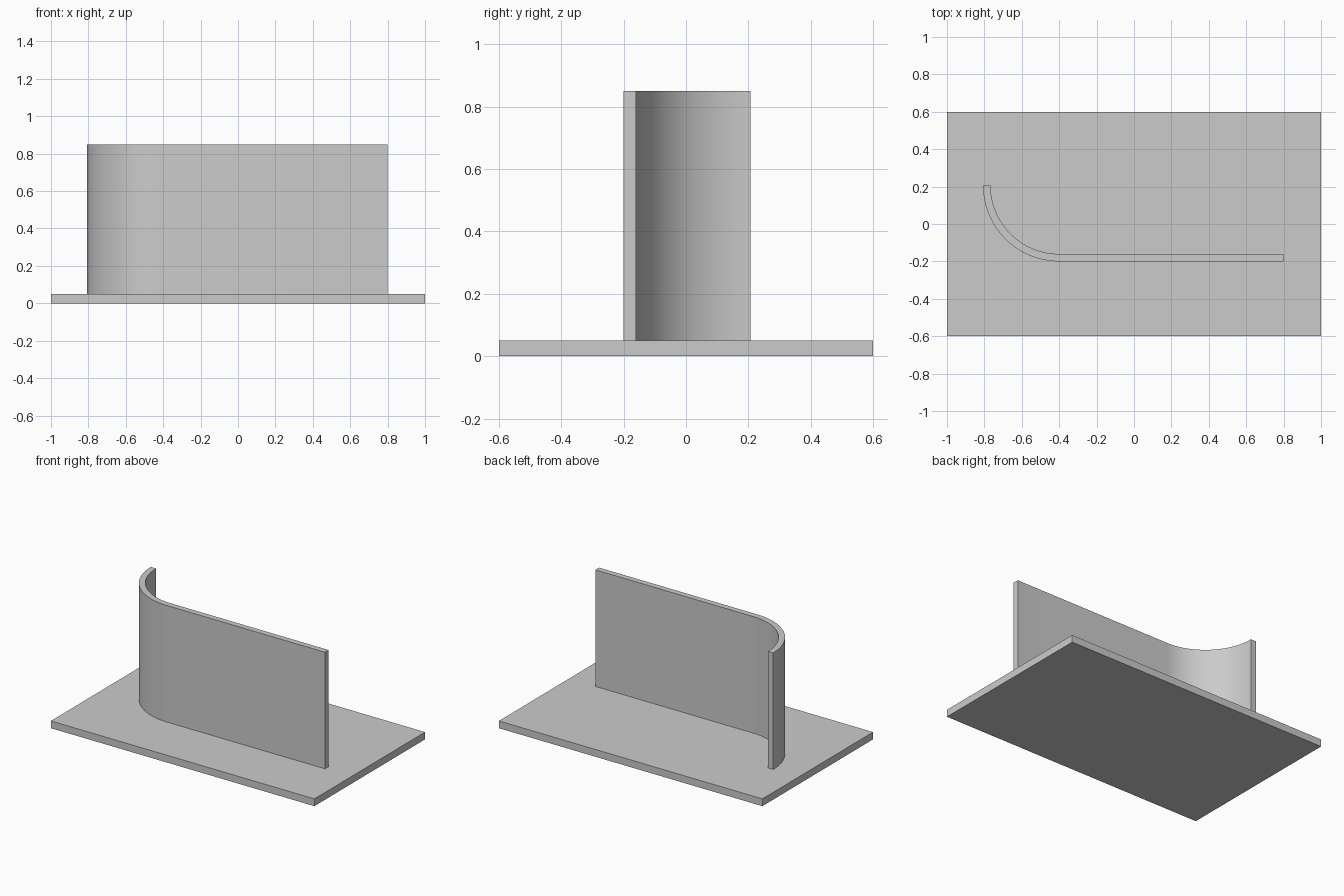
import bpy
import bmesh
from math import pi, cos, sin, radians

default = bpy.data.objects.get("Cube")
if default:
    bpy.data.objects.remove(default, do_unlink=True)

# Single grey material
grey = bpy.data.materials.new("light_grey")
grey.use_nodes = True
colour = (0.6, 0.6, 0.6, 1)
grey.diffuse_color = colour
grey.node_tree.nodes["Principled BSDF"].inputs["Base Color"].default_value = colour


def extruded(name, outline, z0, z1):
    """Solid made by raising a flat outline from z0 to z1."""
    bm = bmesh.new()
    base = bm.faces.new([bm.verts.new((x, y, z0)) for x, y in outline])
    up = bmesh.ops.extrude_face_region(bm, geom=[base])["geom"]
    top = [v for v in up if isinstance(v, bmesh.types.BMVert)]
    bmesh.ops.translate(bm, verts=top, vec=(0, 0, z1 - z0))
    if not any(f.normal.z < -0.5 for f in bm.faces):
        base = bm.faces.new([v for v in bm.verts if v not in top])
    bmesh.ops.recalc_face_normals(bm, faces=bm.faces)
    mesh = bpy.data.meshes.new(name)
    bm.to_mesh(mesh)
    bm.free()
    mesh.materials.append(grey)
    obj = bpy.data.objects.new(name, mesh)
    bpy.context.collection.objects.link(obj)
    return obj


# Base plate
plate_top = 0.05
extruded("base_plate", [(-1, -0.6), (1, -0.6), (1, 0.6), (-1, 0.6)], 0, plate_top)

# Upright wall: straight run ending in a quarter-round bend
cx, cy, wall_end = -0.4, 0.207, 0.8
outer, inner, steps = 0.407, 0.367, 32


def bend(radius):
    angles = [pi + pi / 2 * i / steps for i in range(steps + 1)]
    return [(cx + radius * cos(a), cy + radius * sin(a)) for a in angles]


outline = bend(outer) + [(wall_end, cy - outer), (wall_end, cy - inner)] + bend(inner)[::-1]
wall = extruded("curved_wall", outline, plate_top, 0.85)

bpy.ops.object.select_all(action="DESELECT")
wall.select_set(True)
bpy.context.view_layer.objects.active = wall
bpy.ops.object.shade_smooth_by_angle(angle=radians(30))
